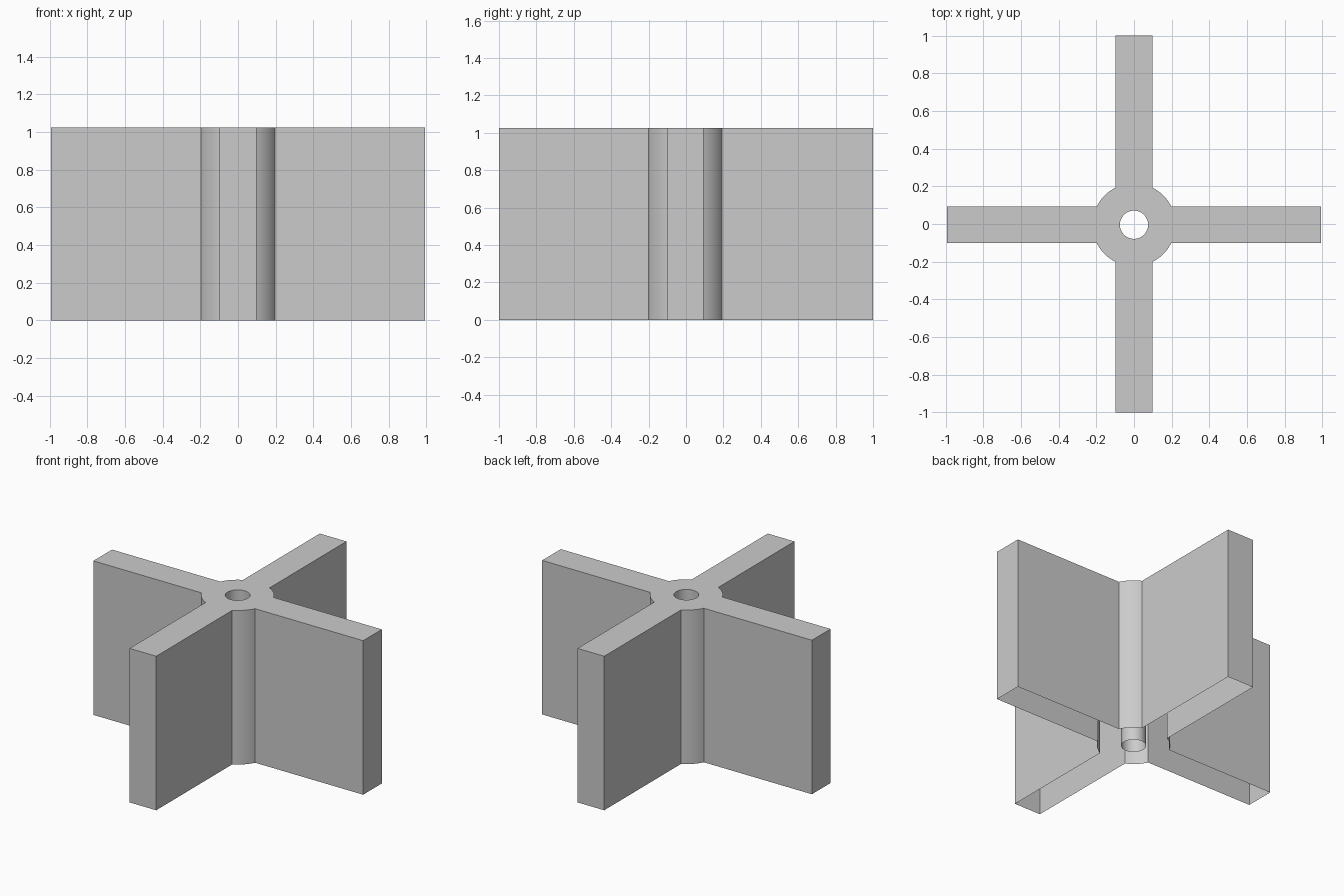
import bpy, bmesh
from math import cos, sin, asin, pi
from mathutils import Vector

if "Cube" in bpy.data.objects:
    bpy.data.objects.remove(bpy.data.objects["Cube"])

HEIGHT = 1.025
HALF_W = 0.098          # half the arm thickness
HUB_R, HOLE_R = 0.22, 0.075
HUB_Y = -0.004          # the hub sits very slightly towards the front
TIPS = (0.993, 1.0, 0.993, 1.0)
ARC_STEPS = 8

# Cross outline: each quarter is one arm tip followed by one hub arc
outline = []
a0 = asin(HALF_W / HUB_R)
for q, tip in enumerate(TIPS):
    turn = q * pi / 2
    d = Vector((cos(turn), sin(turn)))
    n = Vector((-d.y, d.x))
    centre = Vector((0, HUB_Y))
    shift = centre.y * d.y
    outline += [d * (tip - 0) - n * HALF_W + Vector((0, HUB_Y * abs(d.x))),
                d * (tip - 0) + n * HALF_W + Vector((0, HUB_Y * abs(d.x)))]
    for i in range(ARC_STEPS + 1):
        a = turn + a0 + (pi / 2 - 2 * a0) * i / ARC_STEPS
        outline.append(centre + HUB_R * Vector((cos(a), sin(a))))

hole = [Vector((HOLE_R * cos(i * pi / 16), HUB_Y + HOLE_R * sin(i * pi / 16)))
        for i in range(32)]

bm = bmesh.new()


def add_loop(points):
    vs = [bm.verts.new((p.x, p.y, HEIGHT)) for p in points]
    return [bm.edges.new((vs[i - 1], vs[i])) for i in range(len(vs))]


# Top cap with the shaft hole
rim = add_loop(outline) + add_loop(hole)
bmesh.ops.triangle_fill(bm, edges=rim, use_beauty=True, normal=(0, 0, 1))

# Side walls and hole tube, left open underneath
border = [e for e in bm.edges if e.is_boundary]
walls = bmesh.ops.extrude_edge_only(bm, edges=border)["geom"]
for v in walls:
    if isinstance(v, bmesh.types.BMVert):
        v.co.z = 0
bmesh.ops.recalc_face_normals(bm, faces=bm.faces[:])
bm.normal_update()
top = max(bm.faces, key=lambda f: f.calc_center_median().z)
if top.normal.z < 0:
    bmesh.ops.reverse_faces(bm, faces=bm.faces[:])

mesh = bpy.data.meshes.new("cross_hub")
bm.to_mesh(mesh)
bm.free()
obj = bpy.data.objects.new("cross_hub", mesh)
bpy.context.collection.objects.link(obj)
bpy.context.view_layer.objects.active = obj
obj.select_set(True)
bpy.ops.object.shade_smooth_by_angle(angle=pi / 6)
